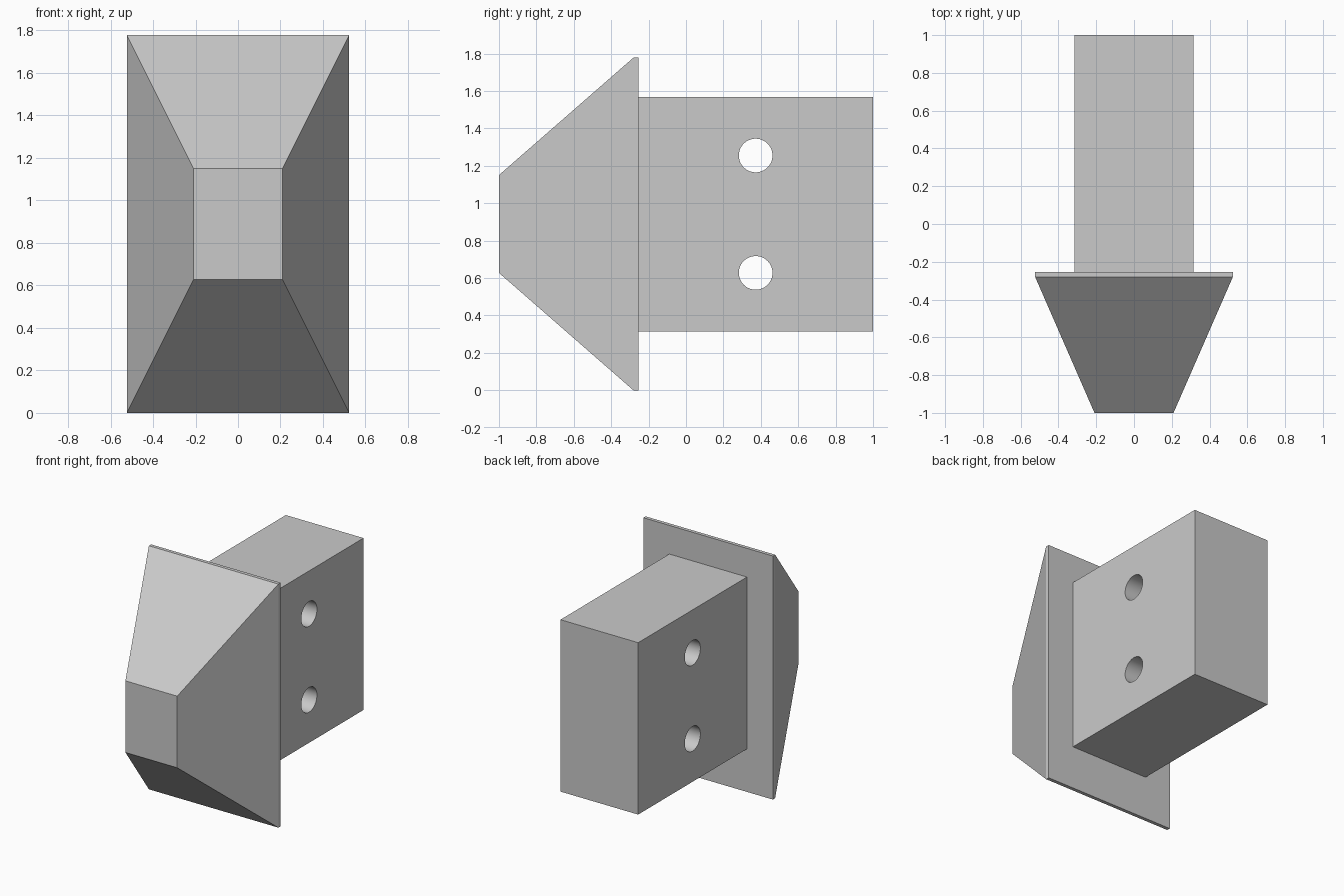
import bpy
import bmesh
import math

cube = bpy.data.objects.get("Cube")
if cube:
    bpy.data.objects.remove(cube, do_unlink=True)

U = 0.1046  # module: every main size is a whole number of these
HEAD_Z = 8.5 * U
BLOCK_Z = 9 * U
BACK_OF_HEAD = 1 - 12 * U
RIM_FRONT = BACK_OF_HEAD - 0.026
GREY = (0.59, 0.59, 0.59, 1)

grey = bpy.data.materials.new("plain grey")
grey.use_nodes = True
grey.diffuse_color = GREY
grey.node_tree.nodes["Principled BSDF"].inputs["Base Color"].default_value = GREY


def loft(name, mid_z, sections):
    """Closed solid through rectangles given as (y, width, height)."""
    bm = bmesh.new()
    rings = []
    for y, w, h in sections:
        rings.append([bm.verts.new((sx * w / 2, y, mid_z + sz * h / 2))
                      for sx, sz in ((-1, -1), (1, -1), (1, 1), (-1, 1))])
    for a, b in zip(rings, rings[1:]):
        for i in range(4):
            j = (i + 1) % 4
            bm.faces.new((a[i], a[j], b[j], b[i]))
    bm.faces.new(rings[0])
    bm.faces.new(rings[-1])
    bmesh.ops.recalc_face_normals(bm, faces=bm.faces)
    mesh = bpy.data.meshes.new(name)
    bm.to_mesh(mesh)
    bm.free()
    mesh.materials.append(grey)
    obj = bpy.data.objects.new(name, mesh)
    bpy.context.collection.objects.link(obj)
    return obj


# Tapered head with a thin straight rim at its back
loft("tapered_head", HEAD_Z, [(-1, 4 * U, 5 * U),
                              (RIM_FRONT, 10 * U, 17 * U),
                              (BACK_OF_HEAD, 10 * U, 17 * U)])

# Mounting block behind the head, set slightly above its middle
block = loft("mounting_block", BLOCK_Z, [(BACK_OF_HEAD, 6 * U, 12 * U),
                                         (1, 6 * U, 12 * U)])

# Two round bolt holes through the block from side to side
for side in (-1, 1):
    bpy.ops.mesh.primitive_cylinder_add(
        vertices=64, radius=0.09, depth=1,
        location=(0, 1 - 6 * U, BLOCK_Z + side * 3 * U),
        rotation=(0, math.pi / 2, 0))
    cutter = bpy.context.object
    cutter.name = "bolt_hole_cutter"
    cutter.hide_render = True
    cutter.data.materials.append(grey)
    cut = block.modifiers.new("bolt_hole", "BOOLEAN")
    cut.operation = "DIFFERENCE"
    cut.solver = "EXACT"
    cut.object = cutter
    bpy.context.view_layer.objects.active = block
    bpy.ops.object.modifier_apply(modifier=cut.name)
    bpy.data.objects.remove(cutter, do_unlink=True)

# Smooth hole walls, sharp block edges
bpy.ops.object.select_all(action="DESELECT")
block.select_set(True)
bpy.context.view_layer.objects.active = block
bpy.ops.object.shade_smooth_by_angle(angle=math.radians(30))
